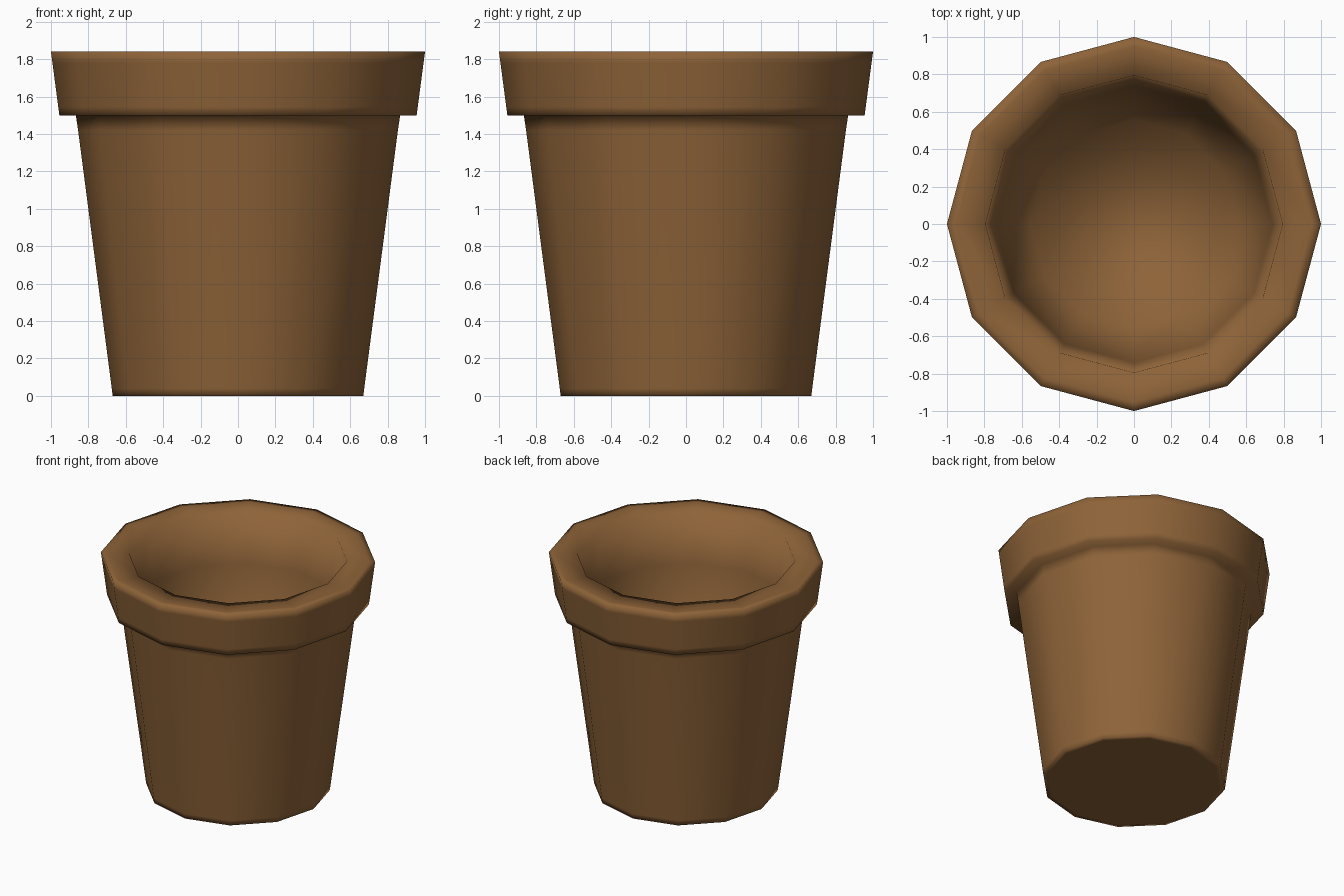
import bpy, bmesh, math

if "Cube" in bpy.data.objects:
    bpy.data.objects.remove(bpy.data.objects["Cube"])

SIDES = 12

# Profile from the underside, up the outside, over the rim and down the inside
PROFILE = [
    (0.63, 0.0), (0.67, 0.0), (0.675, 0.04), (0.855, 1.42), (0.867, 1.5),
    (0.955, 1.5), (0.961, 1.545), (0.992, 1.78), (1.0, 1.84),
    (0.95, 1.84), (0.795, 1.84), (0.74, 1.45), (0.555, 0.1),
]

bm = bmesh.new()
rings = []
for r, z in PROFILE:
    rings.append([bm.verts.new((r * math.cos(2 * math.pi * i / SIDES),
                                r * math.sin(2 * math.pi * i / SIDES), z))
                  for i in range(SIDES)])

# Walls between neighbouring rings
for a, b in zip(rings, rings[1:]):
    for i in range(SIDES):
        j = (i + 1) % SIDES
        bm.faces.new((a[i], a[j], b[j], b[i]))

# Underside and inner floor
bm.faces.new(rings[0][::-1])
bm.faces.new(rings[-1])
for f in bm.faces:
    f.smooth = True

mesh = bpy.data.meshes.new("flower_pot")
bm.to_mesh(mesh)
bm.free()
pot = bpy.data.objects.new("flower_pot", mesh)
bpy.context.collection.objects.link(pot)

# Terracotta colour
mat = bpy.data.materials.new("terracotta")
mat.diffuse_color = (0.27, 0.125, 0.04, 1.0)
mat.use_nodes = True
mat.node_tree.nodes["Principled BSDF"].inputs["Base Color"].default_value = mat.diffuse_color
mesh.materials.append(mat)
